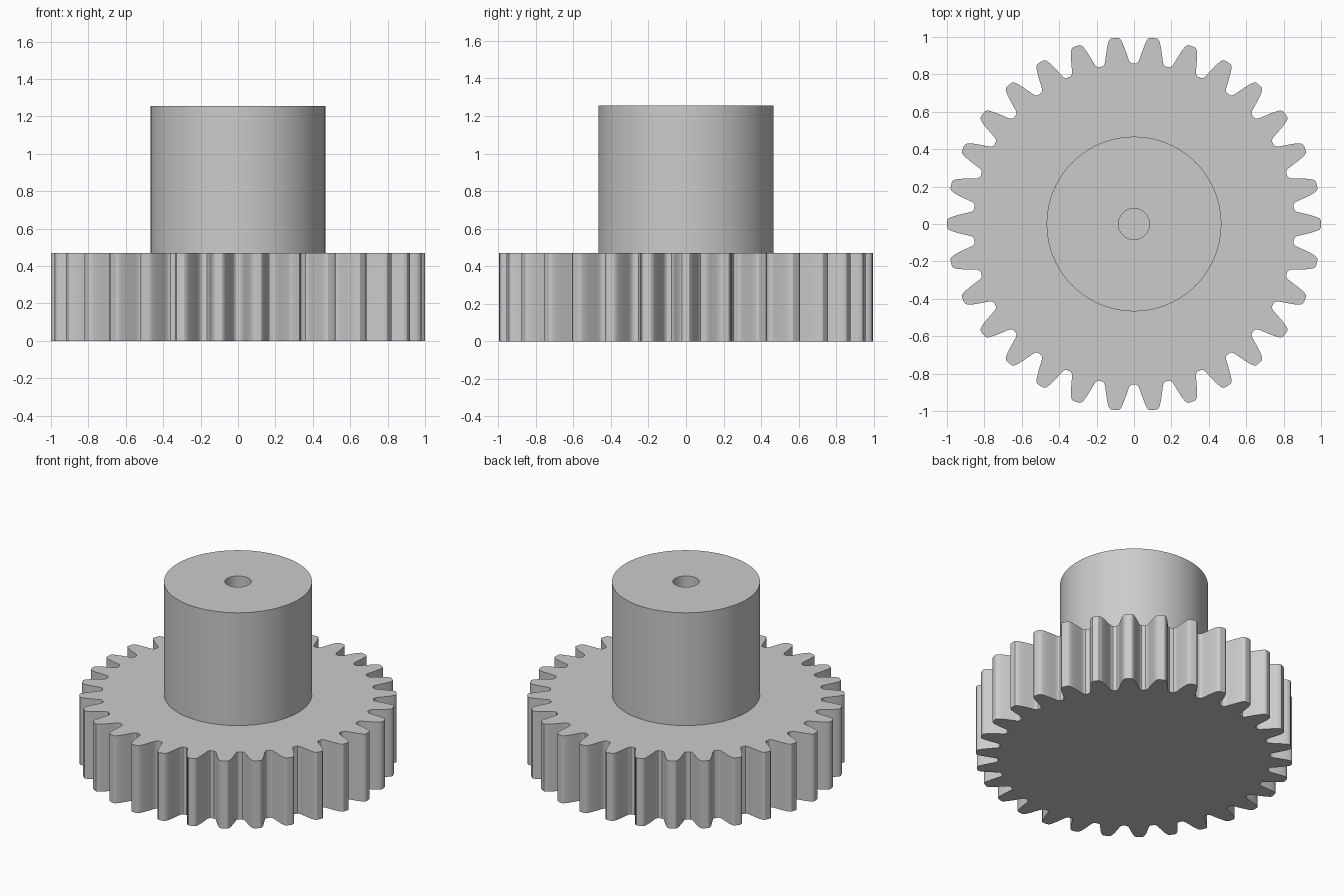
import bpy
import bmesh
from math import sin, cos, pi, radians

cube = bpy.data.objects.get("Cube")
if cube:
    bpy.data.objects.remove(cube, do_unlink=True)

TEETH = 30
GEAR_TOP = 0.47
HUB_TOP = 1.255
HUB_R = 0.467
BORE_R = 0.083

grey = bpy.data.materials.new("plain grey")
grey.use_nodes = True
colour = (0.6, 0.6, 0.6, 1)
grey.diffuse_color = colour
grey.node_tree.nodes["Principled BSDF"].inputs["Base Color"].default_value = colour


def finish(bm, name):
    bmesh.ops.recalc_face_normals(bm, faces=bm.faces)
    mesh = bpy.data.meshes.new(name)
    bm.to_mesh(mesh)
    bm.free()
    obj = bpy.data.objects.new(name, mesh)
    bpy.context.collection.objects.link(obj)
    mesh.materials.append(grey)
    bpy.ops.object.select_all(action="DESELECT")
    obj.select_set(True)
    bpy.context.view_layer.objects.active = obj
    bpy.ops.object.shade_smooth_by_angle(angle=radians(30))
    return obj


def ring(bm, radius, z, count=96):
    return [bm.verts.new((radius * cos(2 * pi * i / count),
                          radius * sin(2 * pi * i / count), z)) for i in range(count)]


def bridge(bm, a, b):
    for i in range(len(a)):
        j = (i + 1) % len(a)
        bm.faces.new((a[i], a[j], b[j], b[i]))


# Toothed wheel: half tooth as (radius, half width), mirrored and repeated
flank = [(0.859, 0.078), (0.864, 0.071), (0.873, 0.065), (0.889, 0.061),
         (0.91, 0.056), (0.935, 0.050), (0.96, 0.043), (0.98, 0.036),
         (0.993, 0.029), (0.999, 0.020)]
tooth = [(r, -w / r) for r, w in flank] + [(1.0, 0)] + [(r, w / r) for r, w in reversed(flank)]
bm = bmesh.new()
outline = []
for t in range(TEETH):
    for r, a in tooth:
        angle = a + 2 * pi * t / TEETH
        outline.append((r * cos(angle), r * sin(angle)))
low = [bm.verts.new((x, y, 0)) for x, y in outline]
high = [bm.verts.new((x, y, GEAR_TOP)) for x, y in outline]
bridge(bm, low, high)
bm.faces.new(low)
bm.faces.new(high)
finish(bm, "toothed_wheel")

# Hub with a blind bore that ends on the wheel
bm = bmesh.new()
rings = [ring(bm, HUB_R, GEAR_TOP), ring(bm, HUB_R, HUB_TOP),
         ring(bm, BORE_R, HUB_TOP), ring(bm, BORE_R, GEAR_TOP)]
for a, b in zip(rings, rings[1:]):
    bridge(bm, a, b)
finish(bm, "bored_hub")
